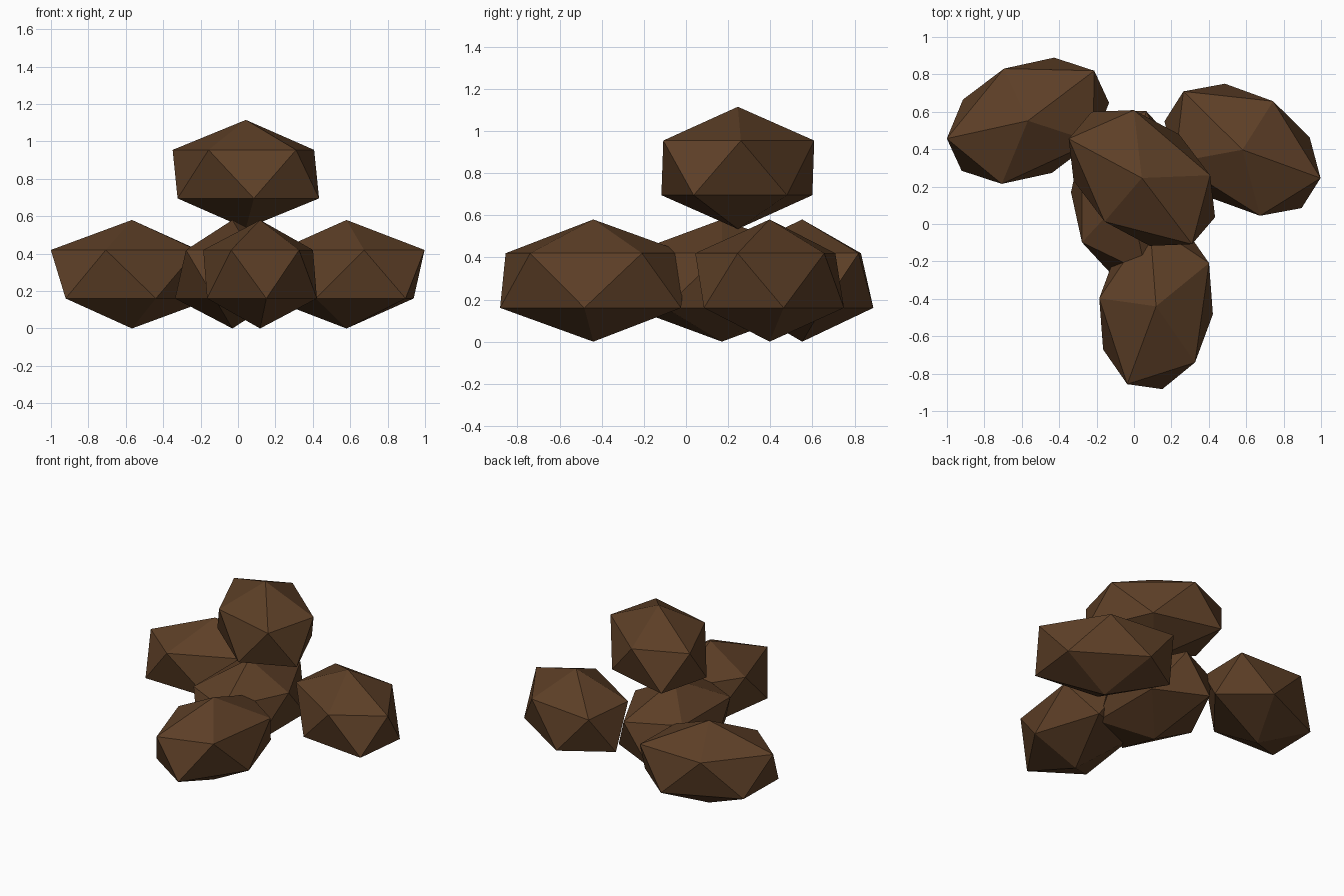
import bpy
from math import radians

cube = bpy.data.objects.get("Cube")
if cube:
    bpy.data.objects.remove(cube, do_unlink=True)

# Single earthy brown
brown = bpy.data.materials.new("earth_brown")
brown.use_nodes = True
colour = (0.11, 0.05, 0.02, 1)
brown.diffuse_color = colour
bsdf = brown.node_tree.nodes["Principled BSDF"]
bsdf.inputs["Base Color"].default_value = colour
bsdf.inputs["Roughness"].default_value = 0.9

CLOD_SIZE = (0.343, 0.51, 0.29)


def clod(name, centre, turn):
    """A flat-faced, stretched icosahedron turned about the vertical."""
    bpy.ops.mesh.primitive_ico_sphere_add(
        subdivisions=1, radius=1, location=centre, rotation=(0, 0, radians(turn)))
    obj = bpy.context.object
    obj.name = name
    obj.scale = CLOD_SIZE
    obj.data.materials.append(brown)
    bpy.ops.object.shade_flat()


# Four clods on the ground and one resting on the pile
clod("middle_clod", (-0.03, 0.17, 0.29), 0)
clod("front_clod", (0.118, -0.44, 0.29), 172)
clod("back_right_clod", (-0.567, 0.552, 0.29), 114.7)
clod("back_left_clod", (0.58, 0.397, 0.29), 57.7)
clod("top_clod", (0.042, 0.246, 0.825), 229.5)
